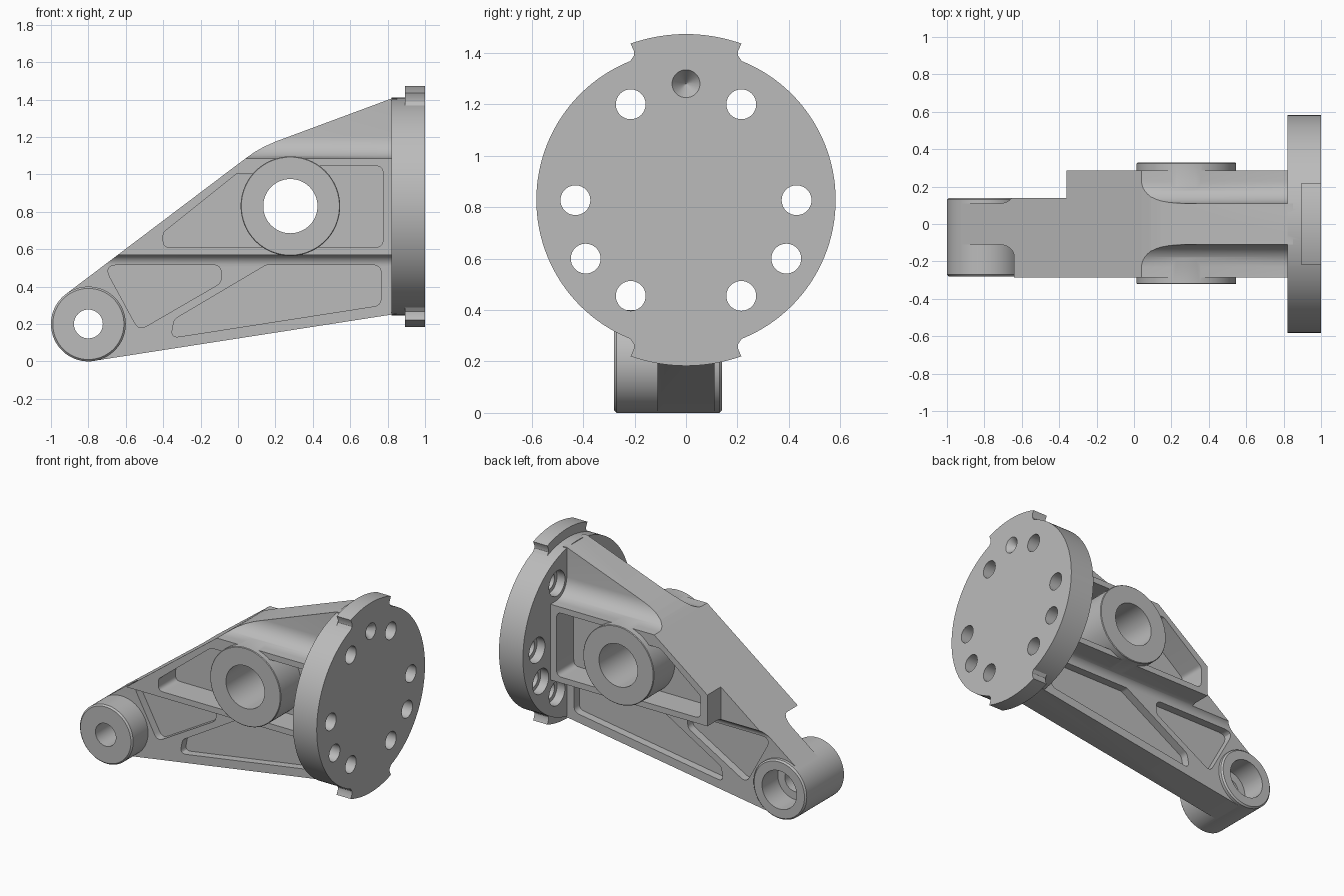
import bpy, bmesh, math
from mathutils import Vector

if "Cube" in bpy.data.objects:
    bpy.data.objects.remove(bpy.data.objects["Cube"], do_unlink=True)

metal = bpy.data.materials.new("plain grey metal")
metal.use_nodes = True
GREY = (0.5, 0.5, 0.5, 1)
metal.diffuse_color = GREY
metal.node_tree.nodes["Principled BSDF"].inputs["Base Color"].default_value = GREY


def circle(u, v, r, n=64):
    return [(u + r * math.cos(2 * math.pi * i / n), v + r * math.sin(2 * math.pi * i / n))
            for i in range(n)]


def arc(u, v, r, start, end, n=10):
    angles = [math.radians(start + (end - start) * i / n) for i in range(n + 1)]
    return [(u + r * math.cos(a), v + r * math.sin(a)) for a in angles]


def rounded(points, r, n=6):
    """Replace each corner of a polygon by a smooth curve."""
    out = []
    for i, p in enumerate(points):
        p, a, b = Vector(p), Vector(points[i - 1]), Vector(points[(i + 1) % len(points)])
        da, db = (a - p).normalized(), (b - p).normalized()
        reach = min(r / math.tan(da.angle(db) / 2), (a - p).length * .45, (b - p).length * .45)
        s, e = p + da * reach, p + db * reach
        for k in range(n + 1):
            t = k / n
            out.append(tuple(s * (1 - t) ** 2 + p * 2 * t * (1 - t) + e * t * t))
    return out


def prism(name, points, axis, lo, hi, chamfer=0):
    """Extrude a polygon along x (points are y, z) or along y (points are x, z)."""
    bm = bmesh.new()
    place = (lambda u, v: (lo, u, v)) if axis == "x" else (lambda u, v: (u, lo, v))
    face = bm.faces.new([bm.verts.new(place(u, v)) for u, v in points])
    new = bmesh.ops.extrude_face_region(bm, geom=[face])["geom"]
    shift = Vector((hi - lo, 0, 0)) if axis == "x" else Vector((0, hi - lo, 0))
    bmesh.ops.translate(bm, vec=shift, verts=[g for g in new if isinstance(g, bmesh.types.BMVert)])
    if chamfer:
        rims = [e for e in bm.edges if any(len(f.verts) > 4 for f in e.link_faces)]
        bmesh.ops.bevel(bm, geom=rims, offset=chamfer, segments=1, affect="EDGES")
    bmesh.ops.recalc_face_normals(bm, faces=bm.faces)
    mesh = bpy.data.meshes.new(name)
    bm.to_mesh(mesh)
    bm.free()
    mesh.materials.append(metal)
    obj = bpy.data.objects.new(name, mesh)
    bpy.context.collection.objects.link(obj)
    return obj


def combine(target, tool, operation):
    """Apply a boolean and discard the tool."""
    tool.hide_render = True
    mod = target.modifiers.new("boolean", "BOOLEAN")
    mod.operation, mod.solver, mod.object = operation, "EXACT", tool
    bpy.context.view_layer.objects.active = target
    bpy.ops.object.modifier_apply(modifier=mod.name)
    bpy.data.objects.remove(tool, do_unlink=True)


def cut(target, points, axis, lo, hi):
    combine(target, prism("cutter", points, axis, lo, hi), "DIFFERENCE")


# Arm: filleted cross-section run along x, trimmed to the side outline
WEB, SIDE = 0.11, 0.285
half = [(WEB, -0.1)] + arc(WEB + .06, .51, .06, 180, 90) + [(SIDE, .57), (SIDE, 1.085)]
half += arc(WEB + .12, 1.205, .12, 270, 180) + [(WEB, 1.6)]
section = half + [(-y, z) for y, z in reversed(half)]
arm = prism("bracket_arm", section, "x", -1.1, 0.85)
bend = [(0.04, 1.085), (0.09, 1.12), (0.14, 1.148), (0.2, 1.175)]
outline = [(-0.92, .36)] + bend + [(0.82, 1.405), (0.85, 1.405), (0.85, .255), (0.82, .25), (-0.77, .003)]
combine(arm, prism("outline", outline, "y", -0.5, 0.5), "INTERSECT")

# Step on the back of the narrow end
cut(arm, [(-1.2, .3), (-0.36, .3), (-0.36, 1.1), (-1.2, 1.1)], "y", 0.14, 0.5)

# Pockets on both sides
lower_pockets = [
    [(-0.72, .515), (-0.09, .515), (-0.09, .42), (-0.53, .165)],
    [(0.15, .515), (0.765, .515), (0.765, .3), (-0.36, .125), (-0.34, .225)],
]
right_pocket = [(0.3, .61), (0.775, .61), (0.775, 1.045), (0.3, 1.045)]
for side in (-1, 1):
    left = -0.4 if side < 0 else -0.31
    left_pocket = [(left, .61), (0.28, .61), (0.28, 1.005), (-0.005, 1.005),
                   (left, 1.005 + (left + .005) * .8)]
    for pocket in lower_pockets:
        cut(arm, rounded(pocket, .045), "y", *sorted((side * .055, side * .5)))
    for pocket in (left_pocket, right_pocket):
        cut(arm, rounded(pocket, .04), "y", *sorted((side * .1, side * .5)))

# Central boss and end lug, each with its bore
combine(arm, prism("boss", circle(.28, .83, .266, 96), "y", -0.322, 0.328, .004), "UNION")
cut(arm, circle(.28, .83, .145), "y", -0.6, 0.6)
combine(arm, prism("lug", circle(-0.8, .2, .2, 96), "y", -0.28, 0.14, .01), "UNION")
cut(arm, circle(-0.8, .2, .077), "y", -0.6, 0.6)
cut(arm, circle(-0.8, .2, .13), "y", -0.03, 0.6)

# Round flange with a tab at the top and bottom
CENTRE = 0.828
flange = prism("mounting_flange", circle(0, CENTRE, .582, 128), "x", 0.82, 1.0)
for s in (1, -1):
    top = [(.645 * math.sin(a), .645 * math.cos(a))
           for a in (math.radians(19.5 - 39 * i / 16) for i in range(17))]
    tab = [(0.1, .4), (0.22, .535), (0.203, .56), (0.203, .58)] + top
    tab += [(-0.203, .58), (-0.203, .56), (-0.22, .535), (-0.1, .4)]
    tab = [(y, CENTRE + s * z) for y, z in tab]
    combine(flange, prism("tab", tab, "x", 0.893, 1.0), "UNION")
combine(arm, flange, "UNION")

# Bolt holes, counterbored on the inner face
for y, z in [(.215, 1.2), (.43, .827), (.39, .6), (.215, .455)]:
    for s in (1, -1):
        cut(arm, circle(s * y, z, .058, 40), "x", 0.8, 1.1)
        cut(arm, circle(s * y, z, .085, 40), "x", 0.75, 0.88)

# Conical locating dimple on the outer face
cone = prism("dimple", circle(0, 1.28, .055, 40), "x", 0.93, 1.0)
for v in cone.data.vertices:
    if v.co.x < 0.95:
        v.co.y *= .02
        v.co.z = 1.28 + (v.co.z - 1.28) * .02
    else:
        v.co.x += .001
combine(arm, cone, "DIFFERENCE")

# Smooth shading with sharp edges
arm.name = "bracket"
bpy.ops.object.select_all(action="DESELECT")
arm.select_set(True)
bpy.context.view_layer.objects.active = arm
bpy.ops.object.shade_smooth_by_angle(angle=math.radians(25))
